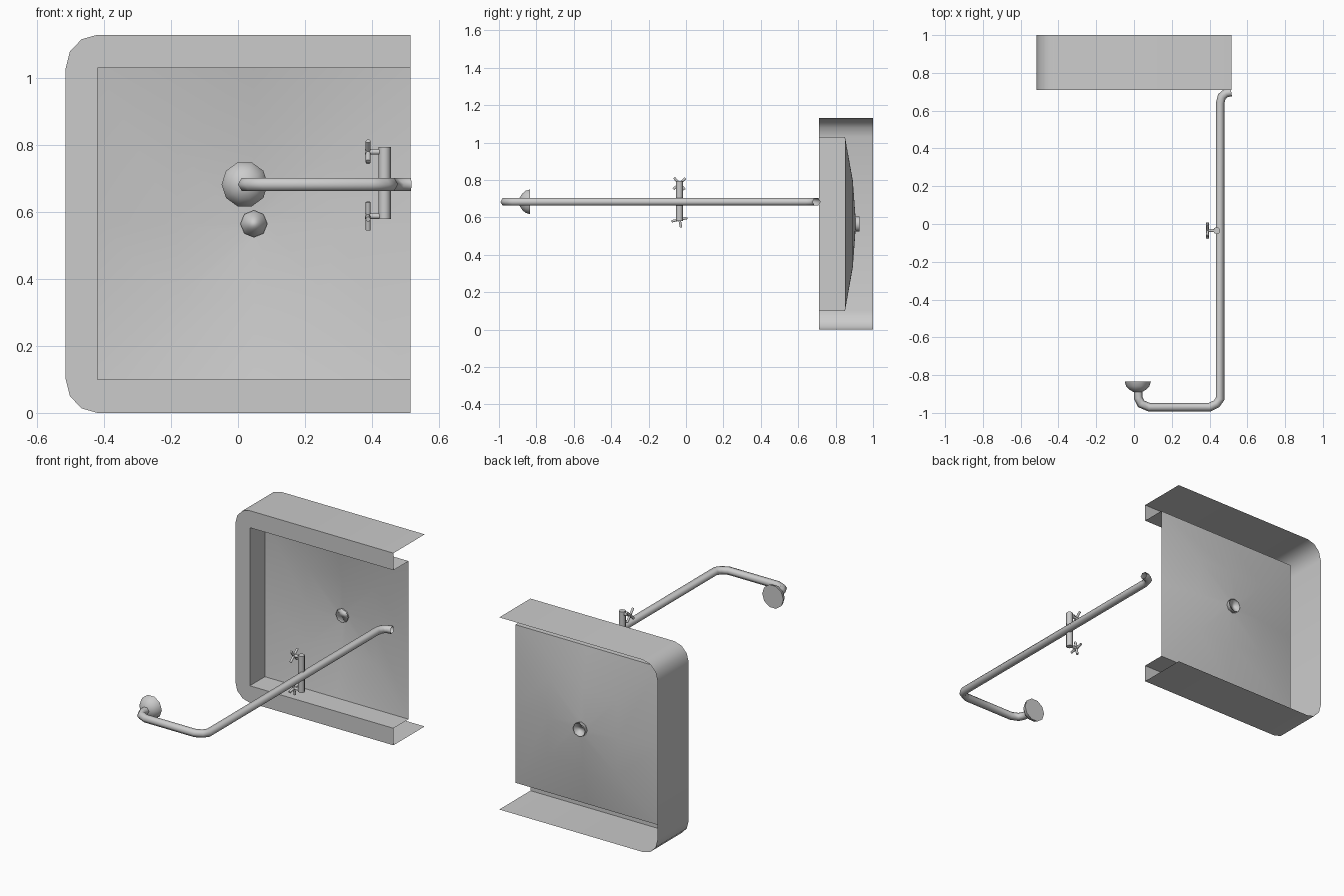
import bpy, bmesh
from math import sin, cos, pi, radians
from mathutils import Vector

if "Cube" in bpy.data.objects:
    bpy.data.objects.remove(bpy.data.objects["Cube"])


def finish(bm, name, angle=40):
    bmesh.ops.remove_doubles(bm, verts=bm.verts, dist=1e-5)
    bmesh.ops.recalc_face_normals(bm, faces=bm.faces)
    me = bpy.data.meshes.new(name)
    bm.to_mesh(me)
    bm.free()
    me.shade_smooth()
    me.set_sharp_from_angle(angle=radians(angle))
    ob = bpy.data.objects.new(name, me)
    bpy.context.collection.objects.link(ob)
    return ob


def add_ring(bm, pts):
    return [bm.verts.new(p) for p in pts]


def bridge(bm, a, b, closed=True):
    n = len(a)
    for i in range(n if closed else n - 1):
        j = (i + 1) % n
        bm.faces.new((a[i], a[j], b[j], b[i]))


def rod(bm, p, q, r, sides=8):
    """Capped cylinder between two points."""
    p, q = Vector(p), Vector(q)
    rot = (q - p).to_track_quat('Z', 'Y')
    rings = [add_ring(bm, [c + rot @ Vector((r * cos(2 * pi * i / sides), r * sin(2 * pi * i / sides), 0))
                           for i in range(sides)]) for c in (p, q)]
    bridge(bm, *rings)
    for ring in rings:
        bm.faces.new(ring)


# upright tray: rounded outer skirt, open at the right end and the back
FRONT, BACK, FLOOR = 0.71, 1.0, 0.85
L, R, TOP, IN_L, IN_B, IN_T = -0.515, 0.515, 1.13, -0.42, 0.10, 1.03
outer = [(R, TOP)]
outer += [(IN_L + (L - IN_L) * sin(k * pi / 6), IN_T + (TOP - IN_T) * cos(k * pi / 6)) for k in range(4)]
outer += [(x, TOP - z) for x, z in reversed(outer)]
inner = [(R, IN_T), (IN_L, IN_T), (IN_L, IN_B), (R, IN_B)]
bm = bmesh.new()
out_front = add_ring(bm, [(x, FRONT, z) for x, z in outer])
out_back = add_ring(bm, [(x, BACK, z) for x, z in outer])
in_front = add_ring(bm, [(x, FRONT, z) for x, z in inner])
in_floor = add_ring(bm, [(x, FLOOR, z) for x, z in inner])
bridge(bm, out_front, out_back, False)
bridge(bm, in_front, in_floor, False)
bm.faces.new(out_front + in_front[::-1])
finish(bm, "tray_rim")

# dished floor falling to the drain
cx, cz = (IN_L + R) / 2, (IN_B + IN_T) / 2
hx, hz, dr = (R - IN_L) / 2, (IN_T - IN_B) / 2, 0.04
circle = [(cos(k * pi / 4), sin(k * pi / 4)) for k in range(8)]
square = [(round(c), round(s)) for c, s in circle]


def floor_loop(t, y):
    return [(cx + (1 - t) * hx * q[0] + t * dr * c[0], y, cz + (1 - t) * hz * q[1] + t * dr * c[1])
            for q, c in zip(square, circle)]


bm = bmesh.new()
loops = [add_ring(bm, floor_loop(t, y)) for t, y in ((0, FLOOR), (0.55, 0.892), (1, 0.906))]
bridge(bm, loops[0], loops[1])
bridge(bm, loops[1], loops[2])
finish(bm, "tray_floor")

# drain collar with recessed disc
bm = bmesh.new()
loops = [add_ring(bm, floor_loop(1, y)) for y in (0.897, 0.912, 0.927)]
bridge(bm, loops[0], loops[1])
bridge(bm, loops[1], loops[2])
bm.faces.new(loops[1])
finish(bm, "drain", 50)

# bent hexagonal riser pipe, open ends
PZ, PR = 0.683, 0.0222
path = [Vector(p) for p in ((0.515, 0.698), (0.487, 0.693), (0.465, 0.675), (0.456, 0.64),
                            (0.456, -0.925), (0.437, -0.952), (0.40, -0.97), (0.08, -0.97),
                            (0.038, -0.952), (0.022, -0.92), (0.022, -0.88))]
bm = bmesh.new()
prev = None
for i, p in enumerate(path):
    d0 = (p - path[max(i - 1, 0)]).normalized()
    d1 = (path[min(i + 1, len(path) - 1)] - p).normalized()
    t = (d0 + d1).normalized()
    m = Vector((-t.y, t.x)) / max(t.dot(d0), t.dot(d1))
    ring = add_ring(bm, [(p.x + m.x * PR * cos(a), p.y + m.y * PR * cos(a), PZ + PR * sin(a))
                         for a in [k * pi / 3 for k in range(6)]])
    if prev:
        bridge(bm, prev, ring)
    prev = ring
finish(bm, "shower_pipe", 70)

# domed shower head
bm = bmesh.new()
prev = None
for r, y in ((0.022, -0.89), (0.045, -0.876), (0.062, -0.858), (0.069, -0.835)):
    ring = add_ring(bm, [(0.02 + r * cos(k * pi / 5), y, PZ + r * sin(k * pi / 5)) for k in range(10)])
    if prev:
        bridge(bm, prev, ring)
    else:
        bm.faces.new(ring)
    prev = ring
bm.faces.new(prev)
finish(bm, "shower_head")

# vertical valve body
VX, VY = 0.438, -0.035
bm = bmesh.new()
rod(bm, (VX, VY, 0.58), (VX, VY, 0.795), 0.0185)
finish(bm, "valve_body", 50)

# cross-handled taps
for name, z, turn in (("upper_tap", 0.78, 42), ("lower_tap", 0.588, 12)):
    bm = bmesh.new()
    rod(bm, (0.38, VY, z), (VX, VY, z), 0.0085)
    for k in range(2):
        a = radians(turn + 90 * k)
        v = Vector((0, cos(a), sin(a))) * 0.043
        c = Vector((0.389, VY, z))
        rod(bm, c - v, c + v, 0.0075, 6)
    finish(bm, name, 70)
